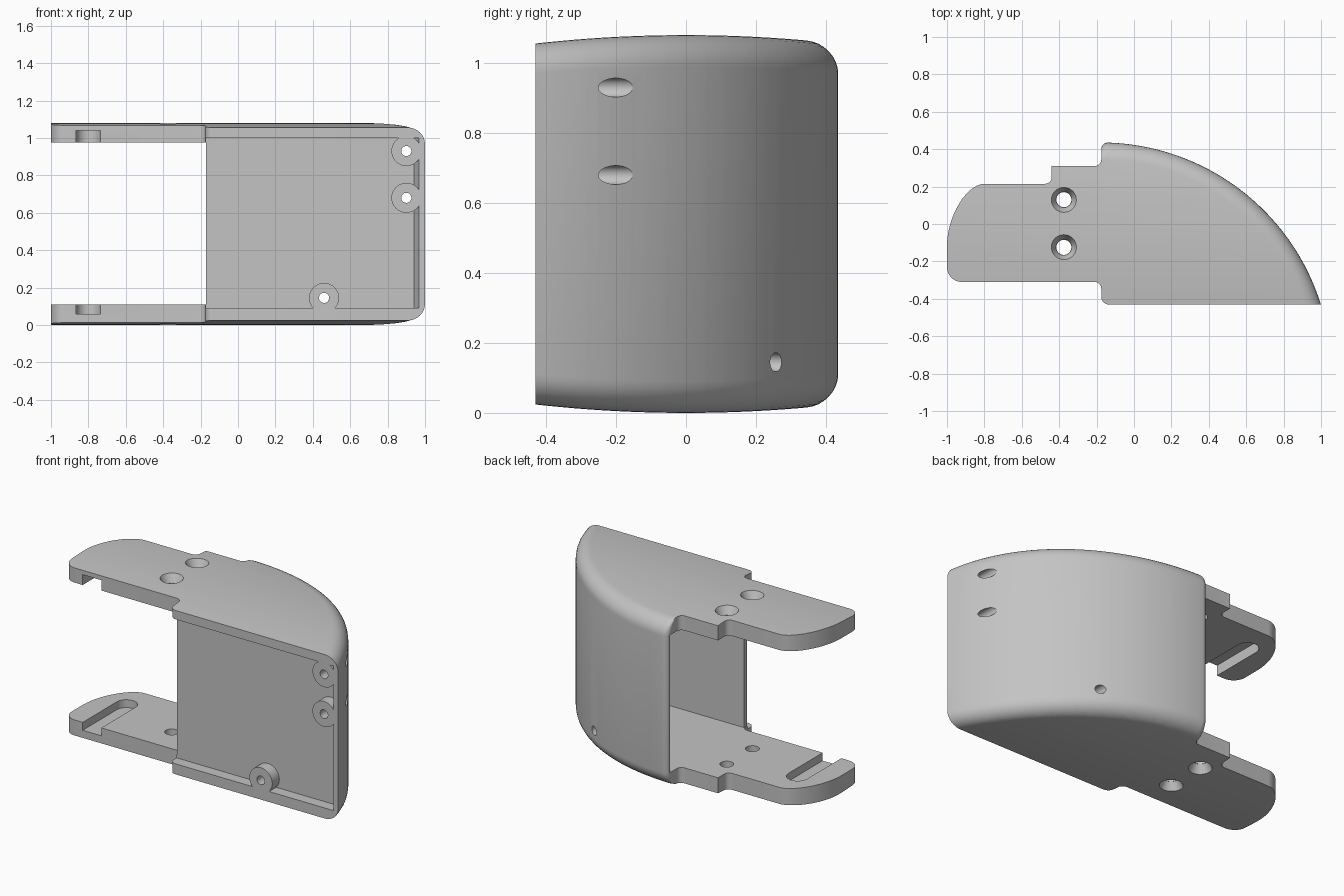
import bpy, bmesh, math
from mathutils import Matrix

if "Cube" in bpy.data.objects:
    bpy.data.objects.remove(bpy.data.objects["Cube"])

H = 1.08                        # overall height
CX, CY, R = -0.18, -0.80, 1.236  # centre and radius of the curved wall
RI = R - 0.031                  # inner wall radius
FIL = 0.09                      # edge rounding of the curved wall


def arc(cx, cy, r, a0, a1, n=8):
    pts = []
    for i in range(n + 1):
        a = math.radians(a0 + (a1 - a0) * i / n)
        pts.append((cx + r * math.cos(a), cy + r * math.sin(a)))
    return pts


def outline(d):
    """Plan outline, with the curved wall pulled in by d."""
    r = R - d
    front = math.degrees(math.asin((-0.43 - CY) / r))
    back = math.degrees(math.acos(0.045 / r))
    pts = arc(-0.135, -0.39, 0.04, 180, 270)
    pts += arc(CX, CY, r, front, back, 40)
    squash = 1 - d / 0.0905
    pts += [(x, 0.345 + (y - 0.345) * squash) for x, y in arc(-0.14, 0.40, 0.035, 90, 180)]
    pts += arc(-0.21, 0.345, 0.035, 0, -90)
    pts += [(-0.44, 0.31)] + arc(-0.475, 0.25, 0.035, 0, -90)
    # rounded free end of the arms
    p = [(-0.8, 0.215), (-0.89, 0.215), (-1.0, 0.05), (-1.0, -0.12)]
    for i in range(15):
        t = i / 14
        w = ((1 - t) ** 3, 3 * t * (1 - t) ** 2, 3 * t * t * (1 - t), t ** 3)
        pts.append(tuple(sum(w[k] * p[k][j] for k in range(4)) for j in (0, 1)))
    pts += arc(-0.92, -0.23, 0.08, 180, 270)
    pts += arc(-0.21, -0.345, 0.035, 90, 0)
    return pts


def add_object(name, bm):
    bmesh.ops.recalc_face_normals(bm, faces=bm.faces)
    me = bpy.data.meshes.new(name)
    bm.to_mesh(me)
    bm.free()
    ob = bpy.data.objects.new(name, me)
    bpy.context.collection.objects.link(ob)
    return ob


def loft(bm, rows):
    """Skin a stack of closed loops and cap both ends."""
    rings = [[bm.verts.new(v) for v in row] for row in rows]
    n = len(rings[0])
    for a, b in zip(rings, rings[1:]):
        for i in range(n):
            j = (i + 1) % n
            bm.faces.new((a[i], a[j], b[j], b[i]))
    bm.faces.new(rings[0][::-1])
    bm.faces.new(rings[-1])


def prism(name, pts, z0, z1):
    bm = bmesh.new()
    loft(bm, [[(x, y, z) for x, y in pts] for z in (z0, z1)])
    return add_object(name, bm)


def cone(name, r0, r1, depth, loc, along_y=False):
    bm = bmesh.new()
    m = Matrix.Translation(loc)
    if along_y:
        m = m @ Matrix.Rotation(math.radians(90), 4, 'X')
    bmesh.ops.create_cone(bm, cap_ends=True, segments=40, radius1=r0,
                          radius2=r1, depth=depth, matrix=m)
    return add_object(name, bm)


def cut(target, cutter):
    bpy.context.view_layer.objects.active = target
    mod = target.modifiers.new("cut", 'BOOLEAN')
    mod.operation = 'DIFFERENCE'
    mod.solver = 'EXACT'
    mod.object = cutter
    bpy.ops.object.modifier_apply(modifier=mod.name)
    bpy.data.objects.remove(cutter)


# solid body with rounded curved edge
steps = [(FIL * (1 - math.sin(t)), FIL * (1 - math.cos(t)))
         for t in (math.pi / 2 * i / 8 for i in range(9))]
rows = [[(x, y, z) for x, y in outline(d)] for d, z in steps]
rows += [[(x, y, H - z) for x, y in outline(d)] for d, z in reversed(steps)]
bm = bmesh.new()
loft(bm, rows)
# slight crown on top and bottom
for i in range(-7, 8):
    bmesh.ops.bisect_plane(bm, geom=bm.verts[:] + bm.edges[:] + bm.faces[:],
                           plane_co=(0, i * 0.0573, 0), plane_no=(0, 1, 0))
for v in bm.verts:
    s = 1 - 0.024 / (H / 2) * (v.co.y / 0.43) ** 2
    v.co.z = H / 2 + (v.co.z - H / 2) * s
housing = add_object("housing", bm)


def inner_angle(y):
    return math.degrees(math.asin((y - CY) / RI))


# hollow interior, open between the two arms
cavity_pts = [(-1.1, -0.6), (-0.172, -0.6), (-0.172, -0.33)]
cavity_pts += arc(CX, CY, RI, inner_angle(-0.33), 89.6, 40)
cavity_pts += [(-0.172, 0.6), (-1.1, 0.6)]
cavity = prism("cavity", cavity_pts, 0.11, 0.975)
# shallow recess in front of the panel
recess_pts = [(-0.25, -0.6)] + arc(CX, CY, RI, inner_angle(-0.6), inner_angle(-0.36), 10)
recess_pts += [(-0.25, -0.36)]
recess = prism("recess", recess_pts, 0.09, 1.0)

# screw bosses are left standing in both hollows
bosses = [(0.9, 0.93), (0.9, 0.68), (0.46, 0.145)]
for x, z in bosses:
    for hollow in (cavity, recess):
        cut(hollow, cone("boss", 0.08, 0.08, 2, (x, 0, z), True))
cut(housing, cavity)
cut(housing, recess)

# bores through bosses and curved wall
for x, z in bosses:
    cut(housing, cone("bore", 0.027, 0.027, 2, (x, 0, z), True))

# slots on the inner faces of the arms, open at the front
slot_pts = [(-0.865, -0.5), (-0.735, -0.5)] + arc(-0.8, 0.03, 0.065, 0, 180, 20)
cut(housing, prism("slot", slot_pts, 0.06, 1.04))

# countersunk screw holes through both arms
for y in (-0.125, 0.13):
    cut(housing, cone("hole", 0.04, 0.04, 3, (-0.375, y, 0.5)))
    cut(housing, cone("sink_top", 0.042, 0.072, 0.06, (-0.375, y, H - 0.022)))
    cut(housing, cone("sink_bottom", 0.072, 0.042, 0.06, (-0.375, y, 0.022)))

grey = bpy.data.materials.new("grey")
grey.diffuse_color = (0.55, 0.55, 0.55, 1)
grey.use_nodes = True
grey.node_tree.nodes["Principled BSDF"].inputs["Base Color"].default_value = grey.diffuse_color
housing.data.materials.clear()
housing.data.materials.append(grey)

bpy.ops.object.select_all(action='DESELECT')
housing.select_set(True)
bpy.context.view_layer.objects.active = housing
bpy.ops.object.shade_smooth_by_angle(angle=math.radians(30))
